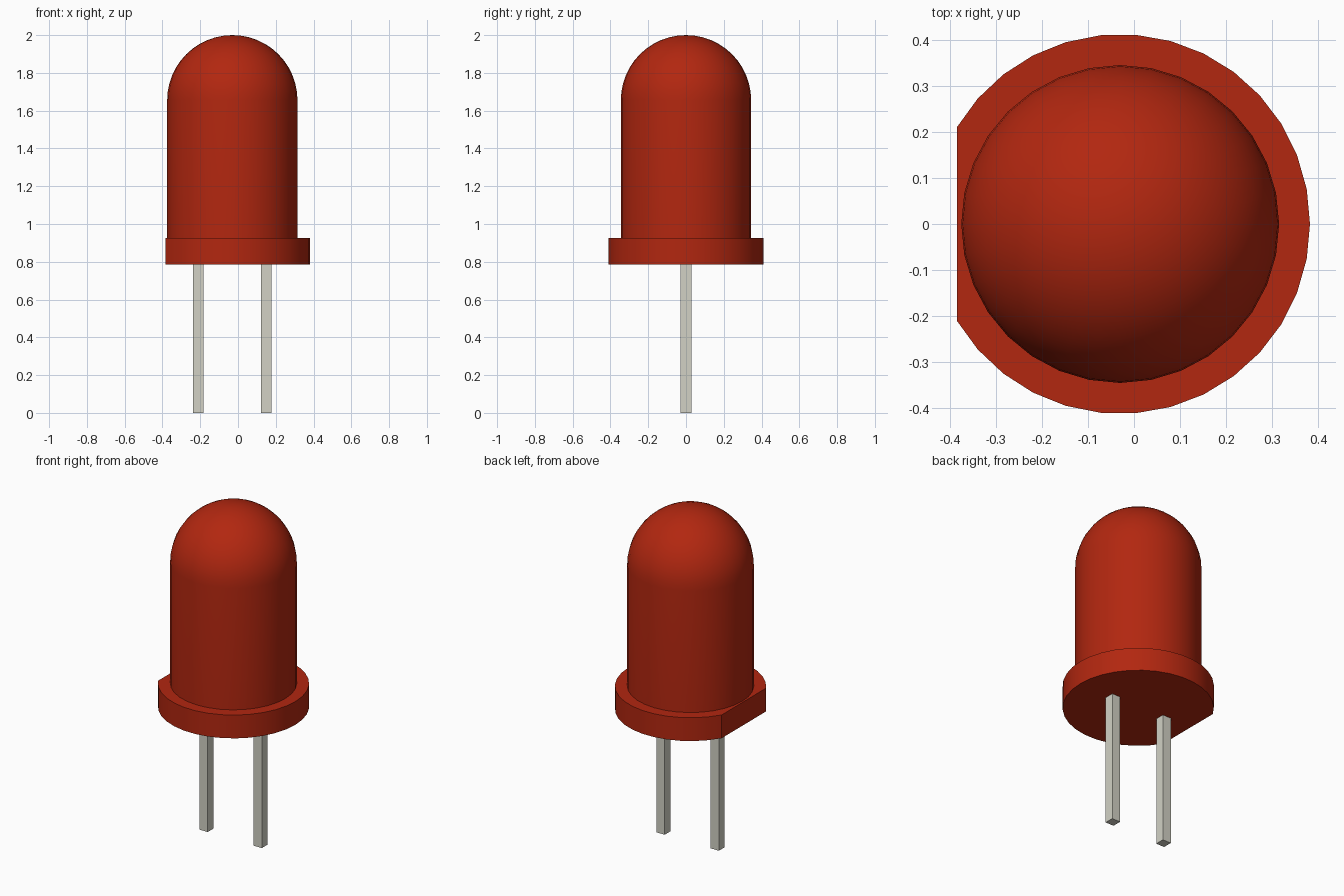
import bpy, bmesh
from math import cos, sin, pi, radians

cube = bpy.data.objects.get("Cube")
if cube:
    bpy.data.objects.remove(cube, do_unlink=True)

CENTRE_X = -0.03
RIM_BOTTOM, RIM_TOP = 0.785, 0.925


def material(name, rgb, roughness):
    mat = bpy.data.materials.new(name)
    mat.use_nodes = True
    mat.diffuse_color = (*rgb, 1)
    bsdf = mat.node_tree.nodes["Principled BSDF"]
    bsdf.inputs["Base Color"].default_value = (*rgb, 1)
    bsdf.inputs["Roughness"].default_value = roughness
    return mat


def finish(name, bm, mat, smooth):
    bmesh.ops.recalc_face_normals(bm, faces=bm.faces)
    mesh = bpy.data.meshes.new(name)
    bm.to_mesh(mesh)
    bm.free()
    obj = bpy.data.objects.new(name, mesh)
    bpy.context.collection.objects.link(obj)
    mesh.materials.append(mat)
    if smooth:
        bpy.ops.object.select_all(action="DESELECT")
        obj.select_set(True)
        bpy.context.view_layer.objects.active = obj
        bpy.ops.object.shade_smooth_by_angle(angle=radians(30))
    return obj


red = material("red plastic", (0.445, 0.02, 0.005), 0.4)
metal = material("pale metal", (0.645, 0.64, 0.56), 0.4)

# Domed body: profile of a straight wall and a quarter circle, spun round z
RADIUS, DOME_Z, STEPS = 0.345, 1.655, 12
profile = [(0, RIM_TOP), (RADIUS, RIM_TOP)]
profile += [(RADIUS * cos(i * pi / 2 / STEPS), DOME_Z + RADIUS * sin(i * pi / 2 / STEPS))
            for i in range(STEPS + 1)]
bm = bmesh.new()
verts = [bm.verts.new((r, 0, z)) for r, z in profile]
edges = [bm.edges.new(pair) for pair in zip(verts, verts[1:])]
bmesh.ops.spin(bm, geom=verts + edges, cent=(0, 0, 0), axis=(0, 0, 1),
               angle=2 * pi, steps=32, use_duplicate=False)
bmesh.ops.remove_doubles(bm, verts=bm.verts, dist=0.0005)
bmesh.ops.translate(bm, verts=bm.verts, vec=(CENTRE_X, 0, 0))
finish("domed_body", bm, red, True)

# Rim: an arc closed by one flat side, extruded upward
RIM_RADIUS, HALF_ARC, SEGMENTS = 0.412, radians(149.3), 28
bm = bmesh.new()
ring = []
for i in range(SEGMENTS + 1):
    a = HALF_ARC * (2 * i / SEGMENTS - 1)
    ring.append(bm.verts.new((CENTRE_X + RIM_RADIUS * cos(a), RIM_RADIUS * sin(a), RIM_BOTTOM)))
base = bm.faces.new(ring)
top = bmesh.ops.extrude_face_region(bm, geom=[base], use_keep_orig=True)["geom"]
bmesh.ops.translate(bm, vec=(0, 0, RIM_TOP - RIM_BOTTOM),
                    verts=[g for g in top if isinstance(g, bmesh.types.BMVert)])
finish("rim", bm, red, True)

# Two square leads
for name, x in (("right_lead", -0.21), ("left_lead", 0.15)):
    bm = bmesh.new()
    bmesh.ops.create_cube(bm, size=1)
    bmesh.ops.scale(bm, verts=bm.verts, vec=(0.056, 0.056, RIM_BOTTOM))
    bmesh.ops.translate(bm, verts=bm.verts, vec=(x, 0, RIM_BOTTOM / 2))
    finish(name, bm, metal, False)
